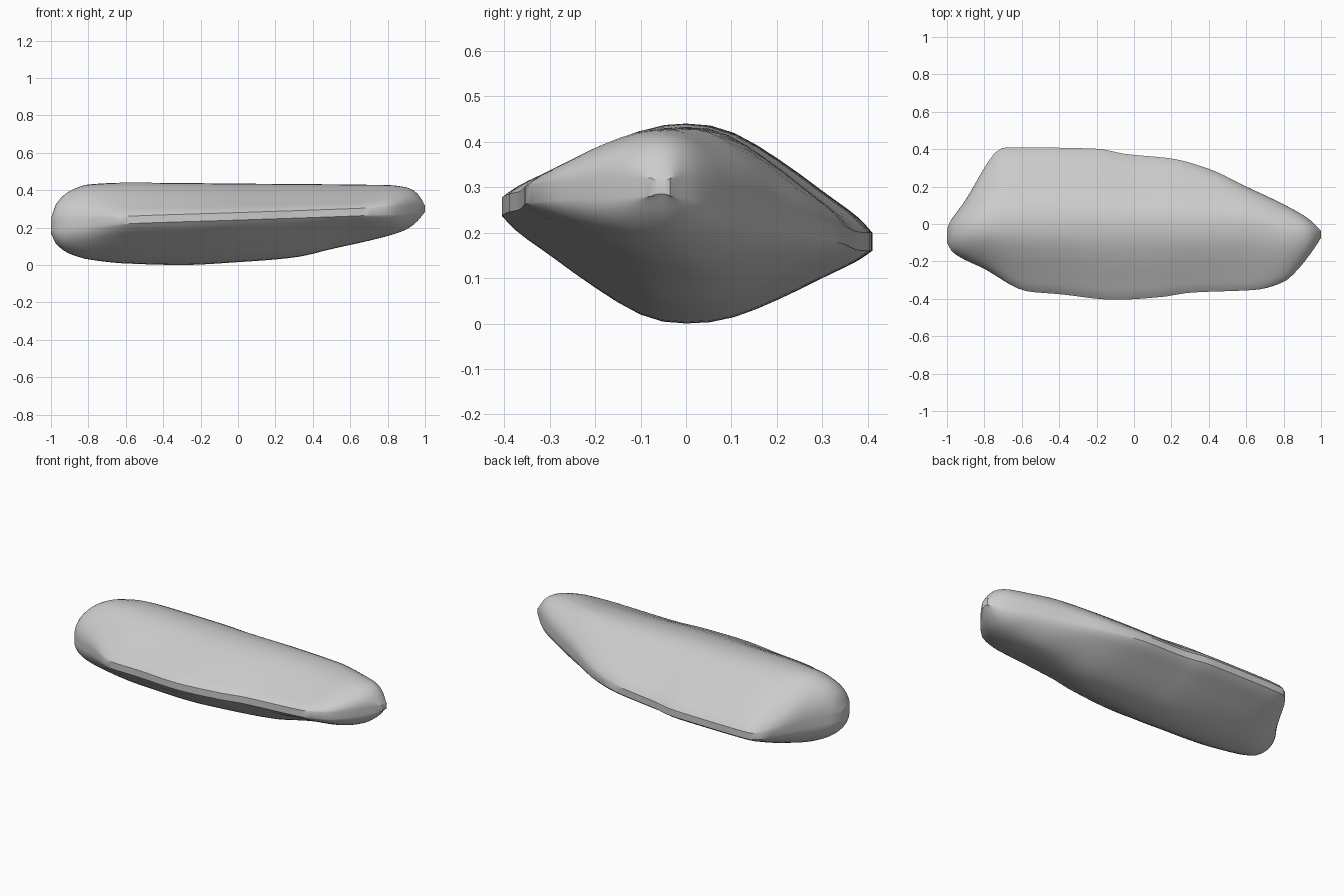
import bpy, bmesh, math

if "Cube" in bpy.data.objects:
    bpy.data.objects.remove(bpy.data.objects["Cube"])

# Outline curves along the length: (x, value)
BACK = [(-1, -.03), (-.985, .01), (-.95, .06), (-.9, .13), (-.76, .36), (-.715, .405), (-.65, .41), (-.2, .403),
        (-.05, .375), (.2, .35), (.4, .295), (.6, .2), (.8, .105), (.93, .03), (1, -.035)]
FRONT = [(-1, -.1), (-.97, -.15), (-.8, -.24), (-.57, -.36), (-.4, -.375), (-.1, -.405),
         (.15, -.39), (.3, -.367), (.65, -.352), (.8, -.31), (.87, -.25), (.95, -.15), (1, -.075)]
TOP = [(-1, .25), (-.97, .33), (-.9, .395), (-.8, .43), (-.6, .44), (0, .435),
       (.8, .427), (.9, .415), (.95, .39), (.985, .345), (1, .315)]
BOTTOM = [(-1, .17), (-.97, .11), (-.9, .06), (-.8, .03), (-.6, .008), (-.3, 0),
          (0, .015), (.3, .04), (.5, .085), (.8, .155), (.9, .19), (.96, .235), (1, .285)]
BACK_RIM = [(-1, .21), (-.7, .18), (-.2, .18), (.3, .2), (.7, .26), (1, .3)]
FRONT_RIM = [(-1, .21), (-.6, .24), (0, .26), (.7, .285), (1, .3)]
RIDGE = [(-1, -.065), (-.85, -.02), (-.6, 0), (.6, 0), (.85, -.05), (1, -.055)]
# Wide cross-section: (fraction out to the rim, fraction of height)
SECTION = [(0, 1), (.12, .985), (.25, .92), (.5, .67), (.75, .36), (.93, .13), (1, 0)]


def curve(pts, x):
    """Monotone cubic interpolation through the points."""
    i = max(k for k in range(len(pts) - 1) if pts[k][0] <= x or k == 0)

    def slope(k):
        return (pts[k + 1][1] - pts[k][1]) / (pts[k + 1][0] - pts[k][0])

    def tangent(k):
        if k == 0 or k == len(pts) - 1:
            return slope(min(k, len(pts) - 2))
        a, b = slope(k - 1), slope(k)
        return 2 * a * b / (a + b) if a * b > 0 else 0

    h = pts[i + 1][0] - pts[i][0]
    t = (x - pts[i][0]) / h
    return ((2 * t**3 - 3 * t**2 + 1) * pts[i][1] + (t**3 - 2 * t**2 + t) * h * tangent(i)
            + (3 * t**2 - 2 * t**3) * pts[i + 1][1] + (t**3 - t**2) * h * tangent(i + 1))


def ring(x, n=12):
    """Lens-shaped section, rounder where the stone is narrow."""
    yc = curve(RIDGE, x)
    pts = []
    quarters = [(BACK, BACK_RIM, TOP, False), (BACK, BACK_RIM, BOTTOM, True),
                (FRONT, FRONT_RIM, BOTTOM, False), (FRONT, FRONT_RIM, TOP, True)]
    for side, rim, crest, backwards in quarters:
        width = curve(side, x) - yc
        zr, zc = curve(rim, x), curve(crest, x)
        zr += .02 if crest is TOP else -.02      # narrow flat band at the rim
        round_end = max(0, min(1, (.36 - abs(width)) / .25))
        part = []
        for k in range(n + 1):
            t = math.sin(k / n * math.pi / 2)
            lens, ellipse = curve(SECTION, t), math.sqrt(max(0, 1 - t * t))
            f = lens + (ellipse - lens) * round_end
            part.append((x, yc + width * t, zr + (zc - zr) * f))
        if backwards:
            part.reverse()
            pts += part[:-1]
        else:
            pts += part if crest is not BOTTOM or side is FRONT else part[:-1]
    return pts


# Pebble body lofted along x, with rings packed closer at the ends
bm = bmesh.new()
count = 56
rings = [[bm.verts.new(p) for p in ring(-math.cos(math.pi * i / count))] for i in range(count + 1)]
for a, b in zip(rings, rings[1:]):
    for j in range(len(a)):
        k = (j + 1) % len(a)
        bm.faces.new((a[j], a[k], b[k], b[j]))
bm.faces.new(rings[0])
bm.faces.new(rings[-1])
bmesh.ops.remove_doubles(bm, verts=bm.verts, dist=.0005)
bmesh.ops.recalc_face_normals(bm, faces=bm.faces)
mesh = bpy.data.meshes.new("stone")
bm.to_mesh(mesh)
bm.free()
stone = bpy.data.objects.new("stone", mesh)
bpy.context.collection.objects.link(stone)
bpy.context.view_layer.objects.active = stone
stone.select_set(True)
bpy.ops.object.shade_smooth_by_angle(angle=math.radians(30))
